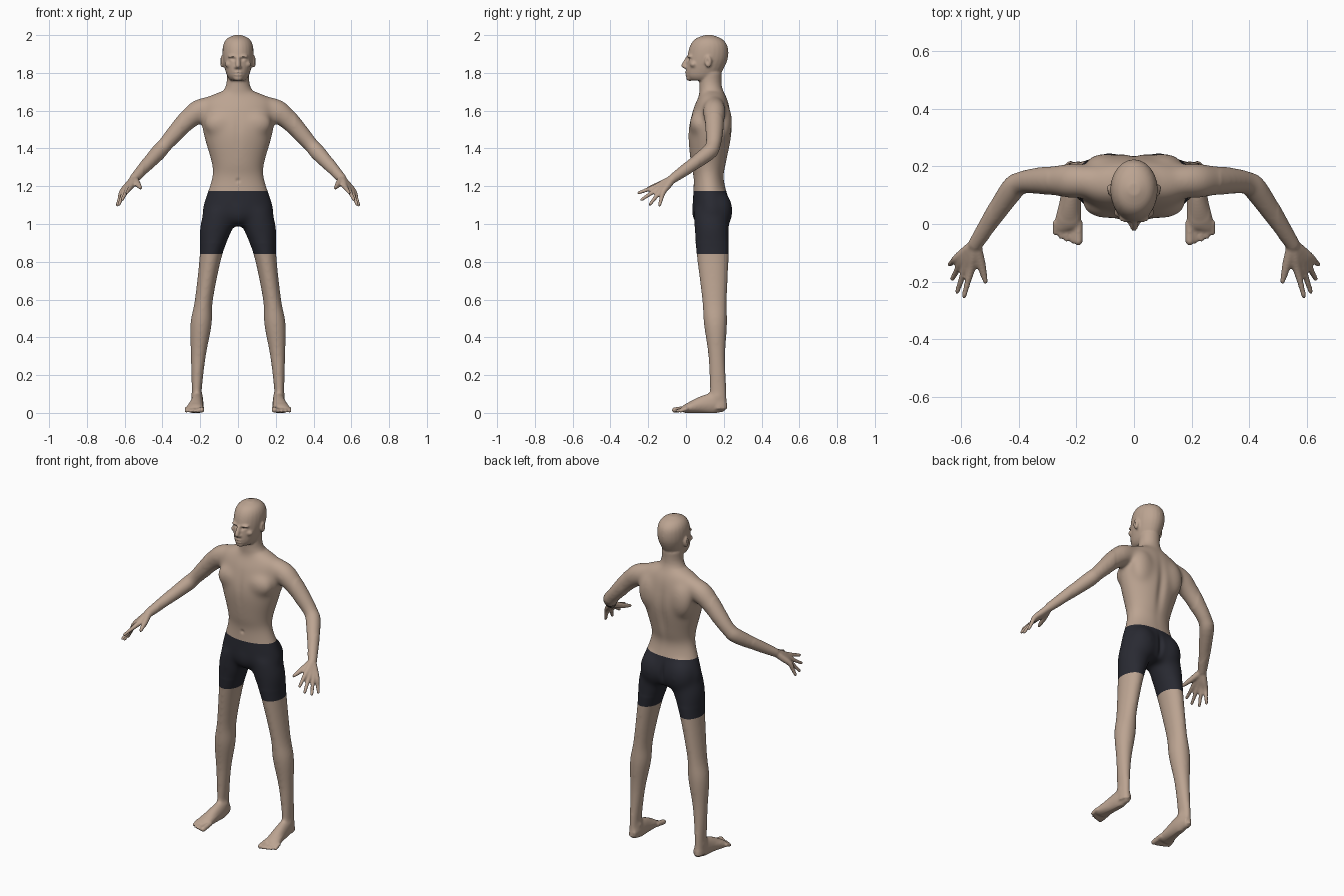
import bpy
import bmesh
import math
from mathutils import Matrix, Vector

if "Cube" in bpy.data.objects:
    bpy.data.objects.remove(bpy.data.objects["Cube"])


def material(name, rgb):
    mat = bpy.data.materials.new(name)
    mat.use_nodes = True
    mat.diffuse_color = (*rgb, 1)
    shader = mat.node_tree.nodes["Principled BSDF"]
    shader.inputs["Base Color"].default_value = (*rgb, 1)
    shader.inputs["Roughness"].default_value = 0.8
    return mat


def smooth_rows(rows, steps=4):
    """Catmull-Rom interpolation of whole section rows."""
    result = []
    last = len(rows) - 1
    for i in range(last):
        before, start = rows[max(i - 1, 0)], rows[i]
        end, after = rows[i + 1], rows[min(i + 2, last)]
        for k in range(steps):
            t = k / steps
            result.append([b + t * ((c - a) + t * ((2 * a - 5 * b + 4 * c - d)
                           + t * (3 * (b - c) + d - a))) / 2
                           for a, b, c, d in zip(before, start, end, after)])
    return result + [list(rows[-1])]


bm = bmesh.new()


def loft(rows, side=1, level=False, sides=24):
    """Closed tube through rows of x, y, z, radius u, radius v."""
    rows = smooth_rows(rows)
    centres = [Vector((row[0] * side, row[1], row[2])) for row in rows]
    rings = []
    for i, (centre, row) in enumerate(zip(centres, rows)):
        u, v = Vector((1, 0, 0)), Vector((0, 1, 0))
        if not level:
            following = centres[min(i + 1, len(rows) - 1)]
            along = following - centres[max(i - 1, 0)]
            u = along.cross(Vector((0, 0, 1))).normalized()
            v = u.cross(along).normalized()
        angles = [math.tau * k / sides for k in range(sides)]
        rings.append([bm.verts.new(centre + u * row[3] * math.cos(angle)
                                   + v * row[4] * math.sin(angle))
                      for angle in angles])
    for low, high in zip(rings, rings[1:]):
        for k in range(sides):
            n = (k + 1) % sides
            bm.faces.new((low[k], low[n], high[n], high[k]))
    bm.faces.new(rings[0])
    bm.faces.new(rings[-1])


def blob(centre, size, side=1):
    """Ellipsoid muscle or feature."""
    place = Matrix.Translation((centre[0] * side, *centre[1:]))
    bmesh.ops.create_uvsphere(bm, u_segments=20, v_segments=12, radius=1,
                              matrix=place @ Matrix.Diagonal((*size, 1)))


def trunk(sections):
    """Level loft on the centre line from height, front, back, half width."""
    loft([(0, (front + back) / 2, z, width, (back - front) / 2)
          for z, front, back, width in sections], level=True)


def limb(points, radii, side):
    """Round tube with a rounded tip, for arms, fingers and toes."""
    loft([(*point, radius, radius) for point, radius in zip(points, radii)], side)
    blob(points[-1], [radii[-1]] * 3, side)


def leg_section(z, width, depth):
    """Legs bow outward and lean back toward the ankle."""
    return (.22 - .11 * z * z, .175 - .04 * z, z, width, depth)


# Torso, neck and skull
trunk([(1.7, .08, .2, .1), (1.66, .06, .22, .18), (1.6, .035, .235, .195),
       (1.48, .01, .245, .185), (1.32, .025, .215, .14), (1.24, .04, .2, .14),
       (1.1, .035, .235, .185), (1.04, .04, .235, .18), (.99, .07, .21, .08)])
trunk([(1.8, .07, .19, .06), (1.73, .07, .19, .065), (1.65, .07, .22, .12)])
trunk([(1.76, .02, .15, .04), (1.79, 0, .18, .06), (1.87, .005, .22, .08),
       (1.94, .02, .22, .08), (1.98, .05, .19, .06), (2, .1, .14, .02)])

# Nose, lips, chin and groin
loft([(0, .01, 1.885, .01, .01), (0, -.008, 1.84, .013, .018),
      (0, 0, 1.824, .013, .014)], level=True)
for lip_height in (1.79, 1.802):
    blob((0, .006, lip_height), (.023, .012, .006))
blob((0, .02, 1.773), (.026, .02, .016))
blob((0, .062, 1.07), (.06, .032, .07))

for side in (-1, 1):
    # Brow, eye, cheek, nostril and ear
    blob((.028, .022, 1.887), (.028, .017, .009), side)
    blob((.032, .028, 1.868), (.014, .014, .01), side)
    blob((.046, .04, 1.845), (.024, .02, .018), side)
    blob((.012, 0, 1.83), (.008, .01, .008), side)
    blob((.084, .118, 1.86), (.012, .019, .032), side)
    # Chest, shoulder blade and buttock
    blob((.09, .068, 1.53), (.09, .05, .07), side)
    blob((.1, .195, 1.54), (.075, .05, .11), side)
    blob((.085, .17, 1.07), (.09, .078, .11), side)

    # Leg, foot and ankle bones
    loft([leg_section(z, width, depth) for z, width, depth in (
        (1.08, .085, .09), (.98, .088, .092), (.84, .06, .086), (.6, .048, .066),
        (.47, .057, .062), (.3, .04, .045), (.12, .027, .045), (.02, .027, .045))],
        side, level=True)
    loft([(.215, .21, .035, .02, .03), (.215, .15, .05, .032, .055),
          (.22, .08, .042, .037, .046), (.23, 0, .022, .046, .024),
          (.23, -.02, .016, .04, .013)], side)
    blob((.217, .165, .085), (.034, .03, .03), side)

    # Toes, shrinking outward from the big toe
    for toe in range(5):
        t = toe / 4
        radius = .015 if toe == 0 else .01
        x = .193 + .08 * t
        root = Vector((x, .01, .025))
        tip = Vector((x, .03 * t * t - .06, radius))
        limb([root, root.lerp(tip, .5), tip], [radius] * 3, side)

    # Arm
    limb([(.14, .15, 1.63), (.21, .15, 1.597), (.27, .15, 1.547), (.33, .15, 1.483),
          (.39, .143, 1.415), (.43, .11, 1.37), (.55, -.07, 1.24)],
         [.05, .062, .054, .047, .04, .042, .025], side)

    # Palm bones and fingers, fanned from the wrist
    wrist = Vector((.55, -.07, 1.24))
    first_knuckle, last_knuckle = Vector((.565, -.155, 1.2)), Vector((.615, -.12, 1.17))
    first_reach, last_reach = Vector((.024, -.095, -.035)), Vector((.024, -.02, -.07))
    for finger in range(4):
        t = finger / 3
        knuckle = first_knuckle.lerp(last_knuckle, t)
        reach = first_reach.lerp(last_reach, t) * (1 + .35 * math.sin(math.pi * t))
        limb([wrist, wrist.lerp(knuckle, .5), knuckle, knuckle + reach / 2,
              knuckle + reach], [.02, .019, .015, .011, .009], side)
    limb([wrist, (.53, -.14, 1.21), (.515, -.2, 1.19)], [.02, .016, .009], side)

bmesh.ops.recalc_face_normals(bm, faces=bm.faces)
mesh = bpy.data.meshes.new("body")
bm.to_mesh(mesh)
bm.free()
body = bpy.data.objects.new("body", mesh)
bpy.context.collection.objects.link(body)
bpy.context.view_layer.objects.active = body
body.select_set(True)

# Fuse all volumes into one skin
fuse = body.modifiers.new("fuse", "REMESH")
fuse.mode = "VOXEL"
fuse.voxel_size = .0056
bpy.ops.object.modifier_apply(modifier=fuse.name)
mesh.materials.clear()
mesh.materials.append(material("skin", (.5, .37, .285)))
mesh.materials.append(material("dark shorts", (.022, .023, .032)))

bm = bmesh.new()
bm.from_mesh(mesh)


def relax(verts, times):
    for _ in range(times):
        bmesh.ops.smooth_vert(bm, verts=verts, factor=.5, use_axis_x=True,
                              use_axis_y=True, use_axis_z=True)


def dent(centre, size, push):
    """Soft local push of the skin."""
    for vert in bm.verts:
        distance = sum(((a - b) / s) ** 2 for a, b, s in zip(vert.co, centre, size))
        if distance < 6:
            vert.co += Vector(push) * math.exp(-distance)


relax([v for v in bm.verts if .05 < v.co.z < 1.74 and abs(v.co.x) < .5], 20)
relax([v for v in bm.verts if .9 < v.co.z < 1.7 and abs(v.co.x) < .3], 40)
relax(bm.verts[:], 3)

# Spine, breastbone, navel, buttock cleft and mouth line
dent((0, .24, 1.42), (.025, .04, .16), (0, -.012, 0))
dent((0, .01, 1.5), (.02, .04, .1), (0, .004, 0))
dent((0, .03, 1.23), (.01, .03, .01), (0, .007, 0))
dent((0, .24, 1.07), (.014, .05, .06), (0, -.014, 0))
dent((0, 0, 1.796), (.024, .02, .004), (0, .005, 0))
for side in (-1, 1):
    # Inner eye corner, eyelid crease and ear hollow
    dent((side * .02, .01, 1.872), (.009, .02, .008), (0, .008, 0))
    dent((side * .034, .01, 1.876), (.018, .02, .005), (0, .006, 0))
    dent((side * .097, .113, 1.862), (.008, .008, .016), (-side * .008, 0, 0))

# Flat soles
for vert in bm.verts:
    vert.co.z = max(vert.co.z, 0)

# Shorts, cut cleanly at hem and waist
HEM, WAIST = .84, 1.175
for height in (HEM, WAIST):
    bmesh.ops.bisect_plane(bm, geom=bm.verts[:] + bm.edges[:] + bm.faces[:],
                           plane_co=(0, 0, height), plane_no=(0, 0, 1))
for face in bm.faces:
    middle = face.calc_center_median()
    face.smooth = True
    face.material_index = int(HEM < middle.z < WAIST and abs(middle.x) < .35)
bm.to_mesh(mesh)
bm.free()
